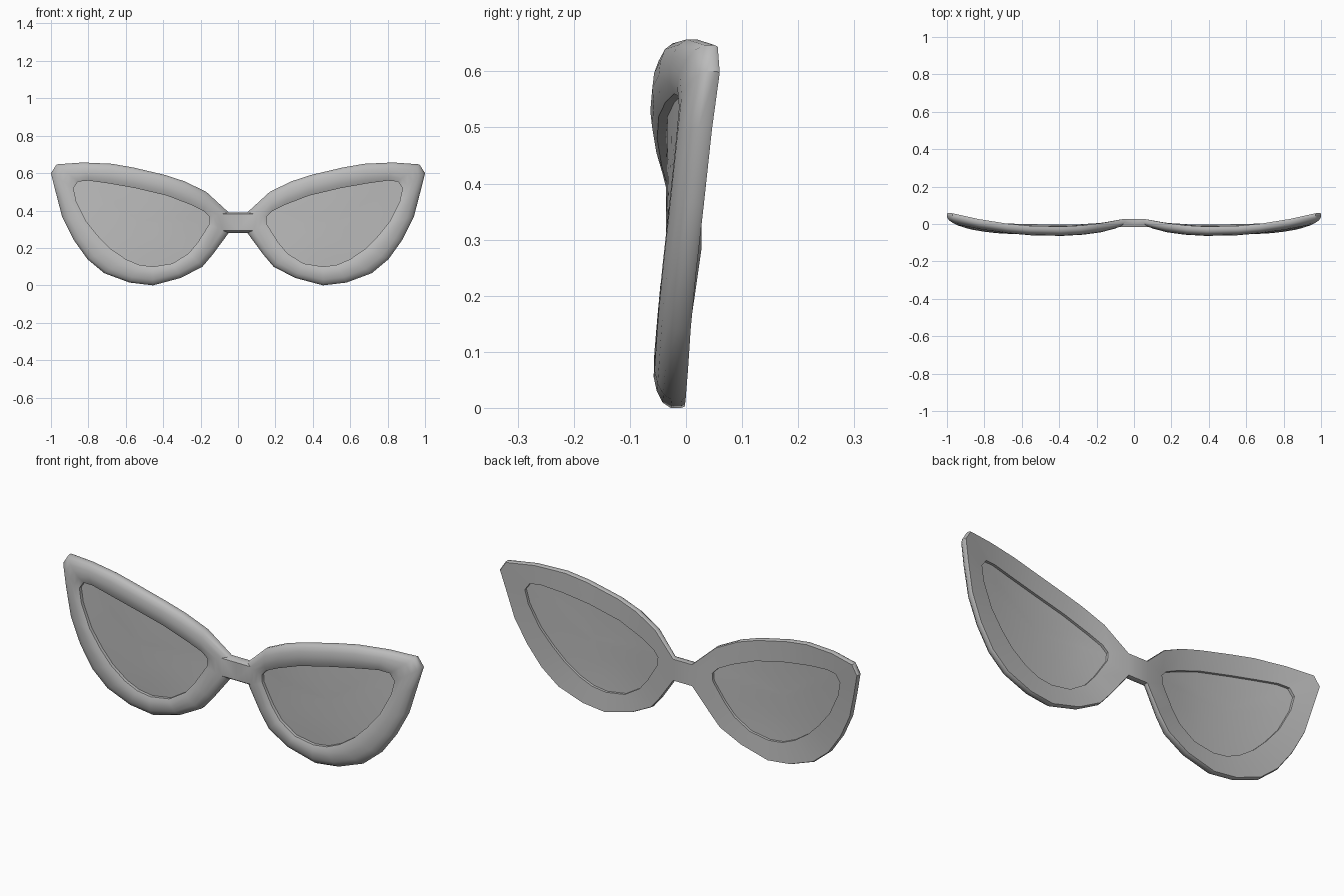
import bpy, bmesh, math

cube = bpy.data.objects.get("Cube")
if cube:
    bpy.data.objects.remove(cube)

grey = bpy.data.materials.new("plain grey")
grey.use_nodes = True
grey.diffuse_color = (0.5, 0.5, 0.5, 1)
grey.node_tree.nodes["Principled BSDF"].inputs["Base Color"].default_value = (0.5, 0.5, 0.5, 1)

# Rim outline and matching lens opening (x, z), clockwise from the bridge top
OUTER = [(.05, .39), (.17, .5), (.285, .556), (.39, .59), (.56, .63), (.675, .65), (.83, .657),
         (.97, .647), (1, .6), (.975, .5), (.94, .365), (.88, .245), (.805, .14), (.715, .065),
         (.58, .015), (.455, 0), (.305, .04), (.19, .1), (.135, .165), (.05, .28)]
INNER = [(.152, .365), (.18, .395), (.25, .43), (.38, .48), (.55, .52), (.69, .545), (.8, .56),
         (.855, .555), (.88, .52), (.865, .45), (.81, .34), (.745, .26), (.68, .195), (.6, .14),
         (.53, .11), (.455, .1), (.35, .117), (.265, .17), (.215, .23), (.155, .325)]
# Rim cross-section: (fraction from outer to inner edge, depth in front of the back)
SECTION = [(.03, 0), (0, .007), (0, .025), (.1, .039), (.3, .047), (.55, .05), (.8, .047),
           (1, .038), (1, 0)]
BRIDGE_ROWS = 5  # section points that run on into the bridge
COUNT = len(OUTER)


def back_y(x, z):
    """Back surface bowed forward at each lens, back at the bridge and tips."""
    if x < .42:
        bow = .042 * ((.42 - x) / .37) ** 2
    else:
        bow = .08 * ((x - .42) / .58) ** 2 * (.6 + .4 * (z / .65) ** 2)
    return bow - .014 + .3 * max(0, .2 - z) ** 2


def point(bm, x, z, depth):
    return bm.verts.new((x, back_y(x, z) - depth * min(1, .67 + 1.65 * x), z))


def mix(a, b, t):
    return a[0] + (b[0] - a[0]) * t, a[1] + (b[1] - a[1]) * t


def finish(bm, name):
    bmesh.ops.recalc_face_normals(bm, faces=bm.faces)
    mesh = bpy.data.meshes.new(name)
    bm.to_mesh(mesh)
    bm.free()
    mesh.materials.append(grey)
    obj = bpy.data.objects.new(name, mesh)
    bpy.context.collection.objects.link(obj)
    bpy.ops.object.select_all(action='DESELECT')
    obj.select_set(True)
    bpy.context.view_layer.objects.active = obj
    bpy.ops.object.shade_smooth_by_angle(angle=math.radians(45))
    mirror = obj.modifiers.new("Mirror", 'MIRROR')
    mirror.use_clip = True


# Frame: section swept round the lens opening, left open at the bridge
bm = bmesh.new()
rings = [[point(bm, *mix(o, i, t), d) for t, d in SECTION] for o, i in zip(OUTER, INNER)]
for k in range(COUNT):
    a, b = rings[k], rings[(k + 1) % COUNT]
    for j in range(len(SECTION)):
        if k == COUNT - 1 and j < BRIDGE_ROWS - 1:
            continue
        n = (j + 1) % len(SECTION)
        bm.faces.new((a[j], a[n], b[n], b[j]))

# Bridge: the open edge carried to the centre line
edge = rings[0][:BRIDGE_ROWS] + rings[-1][BRIDGE_ROWS - 1::-1]
centre = [bm.verts.new((0, v.co.y, v.co.z)) for v in edge]
for j in range(len(edge)):
    n = (j + 1) % len(edge)
    bm.faces.new((edge[j], edge[n], centre[n], centre[j]))
finish(bm, "frame")

# Lenses: thin curved plates set between front and back of the rim
bm = bmesh.new()
middle = (.53, .34)
edges = []
for depth in (.013, .022):
    loops = [[point(bm, *mix(p, middle, t), depth) for p in INNER] for t in (0, .3, .6, .85)]
    hub = point(bm, *middle, depth)
    for k in range(COUNT):
        n = (k + 1) % COUNT
        for a, b in zip(loops, loops[1:]):
            bm.faces.new((a[k], a[n], b[n], b[k]))
        bm.faces.new((loops[-1][k], loops[-1][n], hub))
    edges.append(loops[0])
for k in range(COUNT):
    n = (k + 1) % COUNT
    bm.faces.new((edges[0][k], edges[0][n], edges[1][n], edges[1][k]))
finish(bm, "lenses")
